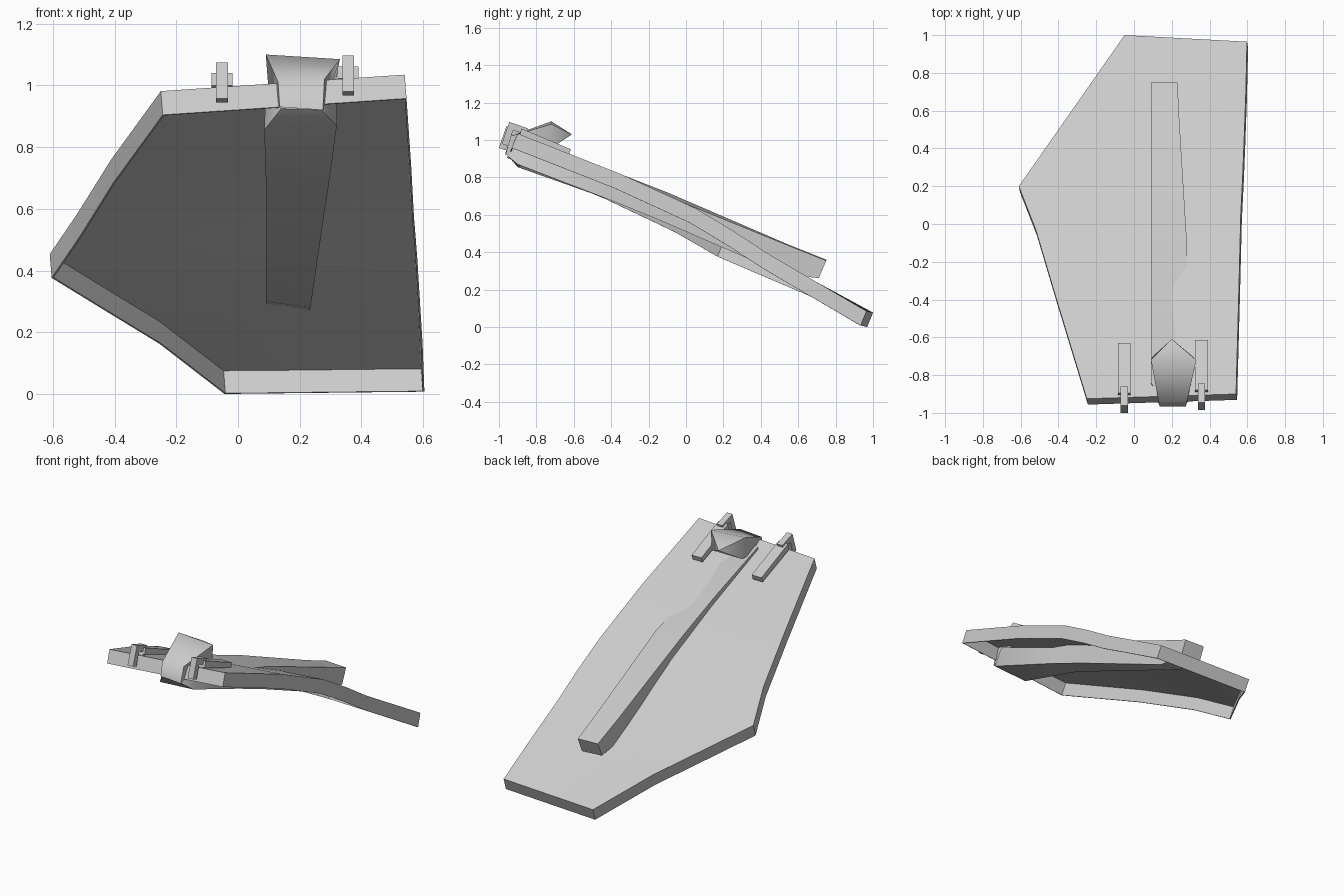
import bpy, bmesh
from mathutils import Vector

if "Cube" in bpy.data.objects:
    bpy.data.objects.remove(bpy.data.objects["Cube"])

grey = bpy.data.materials.new("light grey")
grey.use_nodes = True
grey.diffuse_color = (0.6, 0.6, 0.6, 1)
grey.node_tree.nodes["Principled BSDF"].inputs["Base Color"].default_value = grey.diffuse_color


def finish(name, bm, angle):
    """Turn a bmesh into a named, smooth shaded object."""
    bmesh.ops.recalc_face_normals(bm, faces=bm.faces)
    mesh = bpy.data.meshes.new(name)
    bm.to_mesh(mesh)
    bm.free()
    mesh.materials.append(grey)
    obj = bpy.data.objects.new(name, mesh)
    bpy.context.collection.objects.link(obj)
    bpy.ops.object.select_all(action="DESELECT")
    bpy.context.view_layer.objects.active = obj
    obj.select_set(True)
    bpy.ops.object.shade_smooth_by_angle(angle=angle)


# Height of the curved panel: an arched slope with a sideways tilt that fades to the back
SLOPE = [(-0.95, 1.057), (-0.35, 0.82), (0.1, 0.613), (0.45, 0.385), (1.0, 0.065)]


def height(x, y):
    for (y0, z0), (y1, z1) in zip(SLOPE, SLOPE[1:]):
        if y <= y1:
            z = z0 + (z1 - z0) * (y - y0) / (y1 - y0)
            break
    tilt = 0.08 * min(1, max(-0.25, (0.7 - y) / 0.5))
    return z - tilt * (0.57 - x)


# Panel: rows between the left and right outline, with a rim folded down
left = [(-0.25, -0.925), (-0.41, -0.4), (-0.52, -0.03), (-0.61, 0.2),
        (-0.47, 0.4), (-0.26, 0.7), (-0.05, 1.0)]
right = [(0.54, -0.9), (0.555, -0.35), (0.565, 0.05), (0.575, 0.25),
         (0.583, 0.45), (0.592, 0.7), (0.598, 0.965)]
COLS = 5
bm = bmesh.new()
rows = []
for a, b in zip(left, right):
    row = []
    for i in range(COLS):
        x, y = Vector(a).lerp(Vector(b), i / (COLS - 1))
        row.append(bm.verts.new((x, y, height(x, y))))
    rows.append(row)
for r0, r1 in zip(rows, rows[1:]):
    for i in range(COLS - 1):
        bm.faces.new((r0[i], r0[i + 1], r1[i + 1], r1[i]))
rim = bmesh.ops.extrude_edge_only(bm, edges=[e for e in bm.edges if e.is_boundary])
rim_verts = [g for g in rim["geom"] if isinstance(g, bmesh.types.BMVert)]
bmesh.ops.translate(bm, verts=rim_verts, vec=(0.006, -0.031, -0.077))
bmesh.ops.recalc_face_normals(bm, faces=bm.faces)
bmesh.ops.solidify(bm, geom=bm.faces[:], thickness=0.006)
finish("curved_panel", bm, 0.5)

# Spine: four-cornered sections lofted from the back end to the front
sections = [
    [(0.09, 0.75, 0.36), (0.23, 0.75, 0.355), (0.23, 0.71, 0.262), (0.09, 0.71, 0.27)],
    [(0.09, 0.55, 0.44), (0.24, 0.55, 0.435), (0.235, 0.53, 0.28), (0.09, 0.53, 0.30)],
    [(0.09, -0.1, 0.72), (0.28, -0.1, 0.70), (0.278, -0.15, 0.575), (0.09, -0.15, 0.59)],
    [(0.09, -0.42, 0.845), (0.28, -0.42, 0.80), (0.295, -0.42, 0.685), (0.09, -0.42, 0.705)],
    [(0.09, -0.84, 0.99), (0.32, -0.84, 0.97), (0.32, -0.9, 0.87), (0.085, -0.9, 0.855)],
    [(0.14, -0.92, 0.98), (0.27, -0.92, 0.98), (0.27, -0.96, 0.92), (0.14, -0.96, 0.925)],
]
bm = bmesh.new()
loops = [[bm.verts.new(p) for p in s] for s in sections]
for a, b in zip(loops, loops[1:]):
    for i in range(4):
        j = (i + 1) % 4
        bm.faces.new((a[i], a[j], b[j], b[i]))
bm.faces.new(loops[0])
bm.faces.new(loops[-1])
finish("spine", bm, 0.9)

# Clasp that folds over the front edge
bm = bmesh.new()
for p in [(0.135, -0.965, 0.93), (0.275, -0.965, 0.92), (0.13, -0.94, 1.01), (0.28, -0.94, 1.02),
          (0.09, -0.72, 1.10), (0.33, -0.72, 1.085), (0.2, -0.61, 1.03),
          (0.1, -0.7, 0.97), (0.31, -0.7, 0.97)]:
    bm.verts.new(p)
bmesh.ops.convex_hull(bm, input=bm.verts)
finish("front_clasp", bm, 1.0)


def side_plate(name, profile, x, width, move):
    """Extrude a side profile of (y, z) points across a width centred on x."""
    bm = bmesh.new()
    face = bm.faces.new([bm.verts.new((x - width / 2, y + move[0], z + move[1])) for y, z in profile])
    out = bmesh.ops.extrude_face_region(bm, geom=[face])
    verts = [g for g in out["geom"] if isinstance(g, bmesh.types.BMVert)]
    bmesh.ops.translate(bm, verts=verts, vec=(width, 0, 0))
    finish(name, bm, 0.4)


# Two hooks on the front edge, each with a thin strap along the panel
HOOK = [(-0.96, 1.075), (-0.86, 1.04), (-0.88, 0.98), (-0.905, 0.99),
        (-0.895, 1.015), (-0.94, 1.03), (-0.965, 0.945), (-1.0, 0.958)]
STRAP = [(-0.895, 1.04), (-0.63, 0.928), (-0.642, 0.897), (-0.905, 1.0)]
for side, x, move in [("right", -0.052, (0, 0)), ("left", 0.357, (0.015, 0.022))]:
    side_plate(side + "_hook", HOOK, x, 0.038, move)
    side_plate(side + "_strap", STRAP, x, 0.068, move)
